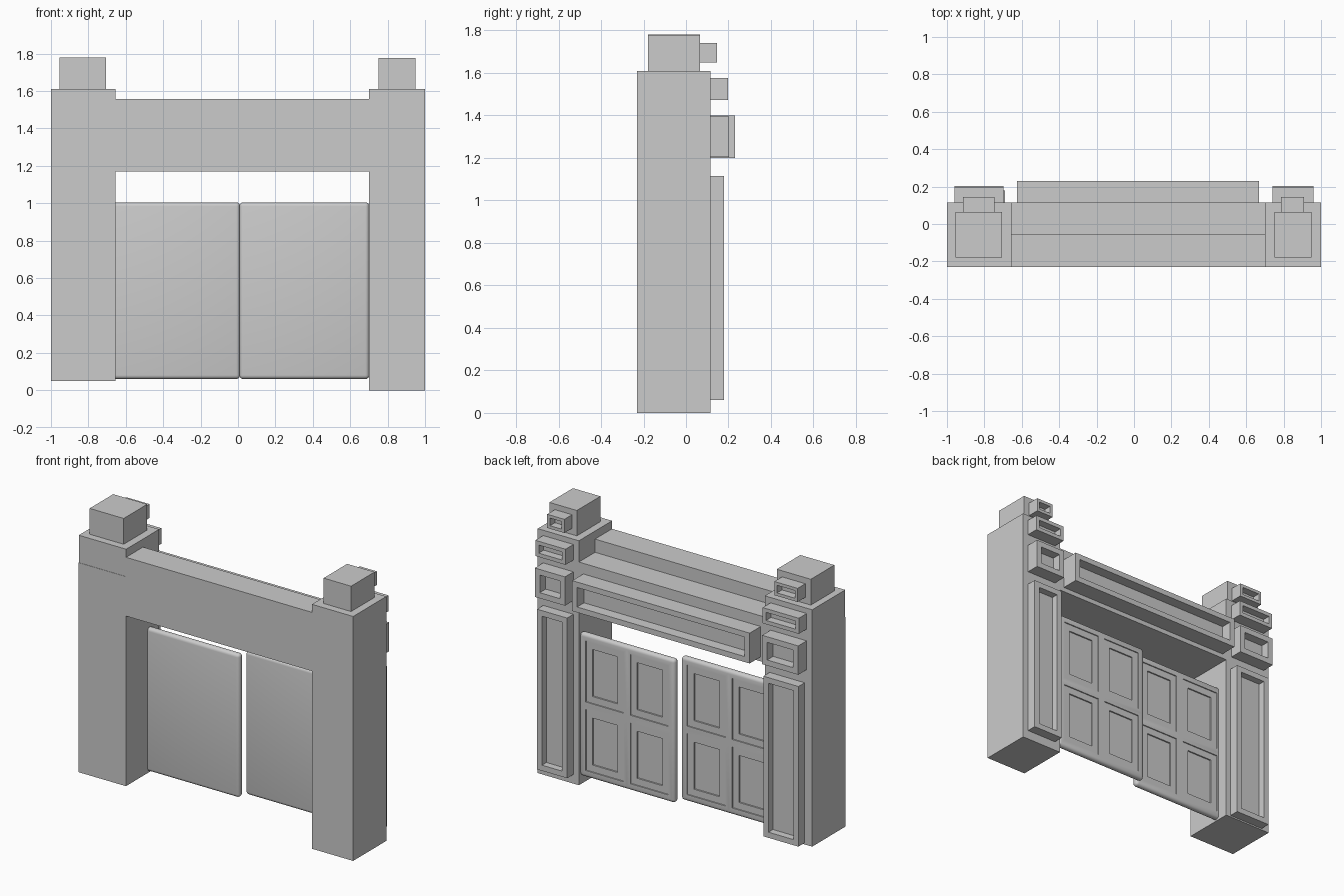
import bpy, bmesh
from mathutils import Vector

if "Cube" in bpy.data.objects:
    bpy.data.objects.remove(bpy.data.objects["Cube"])


def finish(bm, name):
    bmesh.ops.recalc_face_normals(bm, faces=bm.faces)
    mesh = bpy.data.meshes.new(name)
    bm.to_mesh(mesh)
    bm.free()
    obj = bpy.data.objects.new(name, mesh)
    bpy.context.collection.objects.link(obj)
    return obj


def box_bm(x, y, z):
    bm = bmesh.new()
    bmesh.ops.create_cube(bm, size=1)
    for v in bm.verts:
        v.co = [(a + b) / 2 + c * (b - a) for (a, b), c in zip((x, y, z), v.co)]
    return bm


def box(name, x, y, z):
    return finish(box_bm(x, y, z), name)


def back_face(bm):
    return max(bm.faces, key=lambda f: f.normal.y * f.calc_area())


def recess(bm, faces, rim, depth):
    bmesh.ops.inset_individual(bm, faces=faces, thickness=rim, use_even_offset=True)
    bmesh.ops.inset_individual(bm, faces=faces, thickness=0.001, use_even_offset=True)
    bmesh.ops.translate(bm, verts=list({v for f in faces for v in f.verts}), vec=(0, -depth, 0))


# raised rim with a sunken field, facing the back
def frame(name, x, y, z, rim, depth):
    bm = box_bm(x, y, z)
    bm.normal_update()
    recess(bm, [back_face(bm)], rim, depth)
    return finish(bm, name)


# rounded door leaf with four stepped panels on the back
def door(name, x, y):
    bm = box_bm(x, y, (0.06, 1.005))
    bmesh.ops.bevel(bm, geom=bm.edges[:], offset=0.021, segments=4, profile=0.5, affect='EDGES')
    bm.normal_update()
    panels = [back_face(bm)]
    mid = Vector((sum(x) / 2, 0, 0.5325))
    for axis in ((1, 0, 0), (0, 0, 1)):
        geom = list({g for f in panels for g in [f, *f.edges, *f.verts]})
        out = bmesh.ops.bisect_plane(bm, geom=geom, plane_co=mid, plane_no=axis)
        panels = [g for g in out['geom'] if isinstance(g, bmesh.types.BMFace)]
    bm.normal_update()
    recess(bm, panels, 0.025, 0.006)
    recess(bm, panels, 0.045, 0.008)
    obj = finish(bm, name)
    bpy.ops.object.select_all(action='DESELECT')
    obj.select_set(True)
    bpy.context.view_layer.objects.active = obj
    bpy.ops.object.shade_smooth_by_angle(angle=0.6)


# pillars, the left one wider and slightly raised
box("left_pillar", (-1, -0.655), (-0.229, 0.115), (0.05, 1.61))
box("left_pillar_facing", (-1, -0.655), (-0.231, -0.2), (0.05, 1.43))
box("right_pillar", (0.70, 1), (-0.23, 0.115), (0, 1.61))

# caps
box("left_cap", (-0.955, -0.707), (-0.18, 0.065), (1.61, 1.78))
box("right_cap", (0.75, 0.95), (-0.18, 0.065), (1.61, 1.777))

# back frames up each pillar
for side, wide, tall, narrow in (("left", (-0.96, -0.697), (-0.945, -0.69), (-0.915, -0.745)),
                                 ("right", (0.74, 0.96), (0.74, 0.96), (0.785, 0.91))):
    frame(side + "_cap_frame", narrow, (0.065, 0.145), (1.65, 1.74), 0.02, 0.05)
    frame(side + "_upper_frame", wide, (0.115, 0.197), (1.472, 1.575), 0.025, 0.05)
    frame(side + "_square_frame", wide, (0.115, 0.203), (1.205, 1.395), 0.037, 0.06)
    frame(side + "_tall_frame", tall, (0.115, 0.18), (0.06, 1.115), 0.037, 0.045)

# stepped lintel and its long frame
box("lintel_front", (-0.655, 0.70), (-0.23, -0.053), (1.17, 1.557))
box("lintel_back", (-0.655, 0.70), (-0.053, 0.115), (1.17, 1.47))
frame("lintel_frame", (-0.625, 0.668), (0.115, 0.23), (1.20, 1.40), 0.036, 0.07)

# doors, the left leaf set further forward than the right
door("left_door", (-0.69, 0.011), (-0.005, 0.04))
door("right_door", (0.008, 0.702), (0.063, 0.108))
